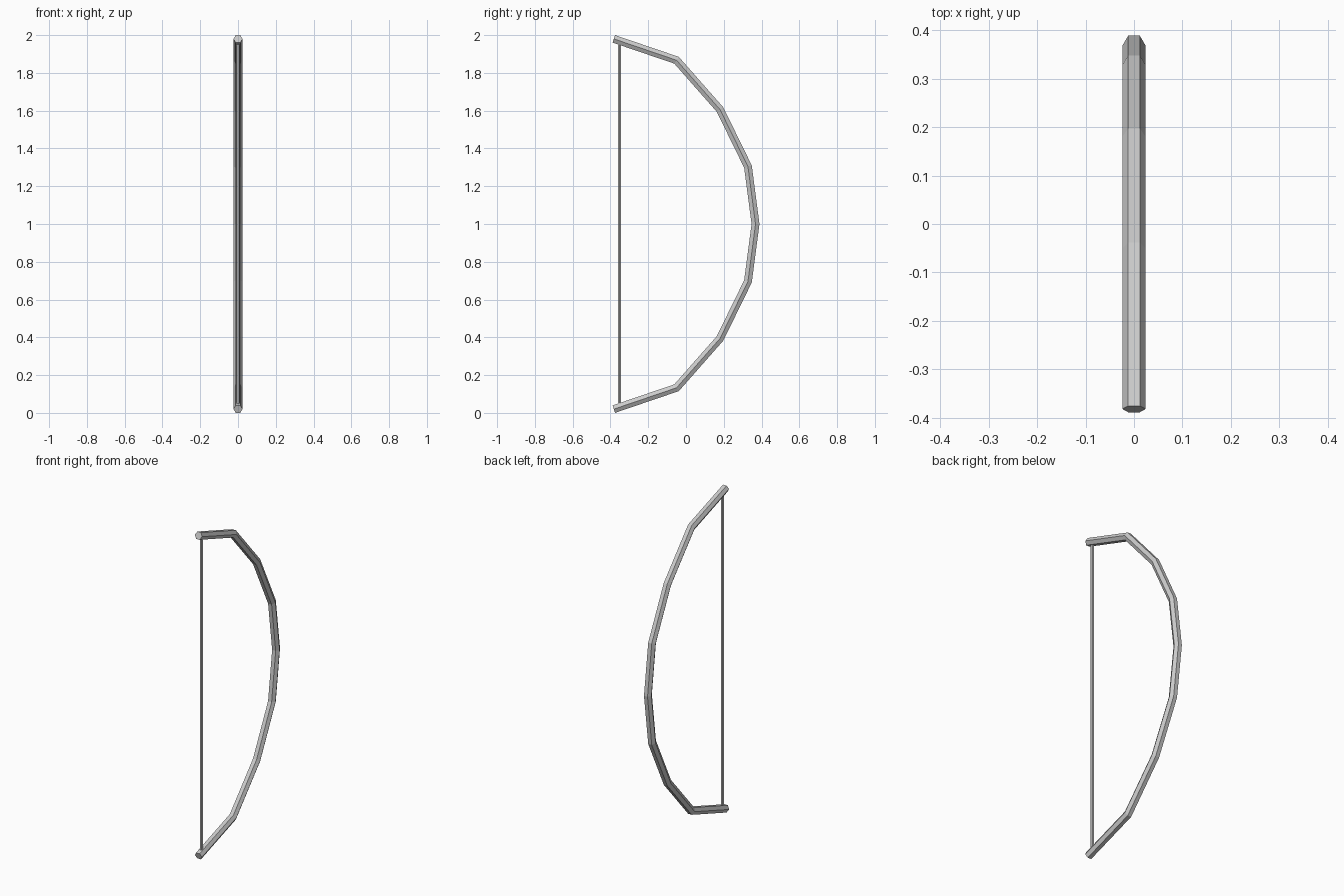
import bpy, bmesh, math
from mathutils import Vector

if "Cube" in bpy.data.objects:
    bpy.data.objects.remove(bpy.data.objects["Cube"])


def tube(name, pts, radius, sides=6):
    """Flat-shaded, capped tube along a path in the YZ plane, with mitred joints."""
    pts = [Vector((0, y, z)) for y, z in pts]
    bm = bmesh.new()
    rings = []
    for i, p in enumerate(pts):
        a = (p - pts[i - 1]).normalized() if i else (pts[1] - p).normalized()
        b = (pts[i + 1] - p).normalized() if i < len(pts) - 1 else a
        t = (a + b).normalized()
        n = Vector((0, t.z, -t.y)) / t.dot(a)
        ring = []
        for k in range(sides):
            ang = 2 * math.pi * k / sides
            ring.append(bm.verts.new(p + Vector((radius * math.cos(ang), 0, 0))
                                     + n * radius * math.sin(ang)))
        rings.append(ring)
    for r, s in zip(rings, rings[1:]):
        for k in range(sides):
            j = (k + 1) % sides
            bm.faces.new((r[k], r[j], s[j], s[k]))
    bm.faces.new(rings[0])
    bm.faces.new(rings[-1])
    bmesh.ops.recalc_face_normals(bm, faces=bm.faces)
    mesh = bpy.data.meshes.new(name)
    bm.to_mesh(mesh)
    bm.free()
    obj = bpy.data.objects.new(name, mesh)
    bpy.context.collection.objects.link(obj)
    return obj


# Curved bow stave: upper half mirrored about z = 1
upper = [(0.368, 1.0), (0.328, 1.304), (0.18, 1.606), (-0.05, 1.867), (-0.382, 1.98)]
lower = [(y, 2 - z) for y, z in reversed(upper[1:])]
tube("bow_stave", lower + upper, 0.024)

# Straight bowstring, ends buried in the stave tips
tube("bowstring", [(-0.352, 0.03), (-0.352, 1.97)], 0.0095)
